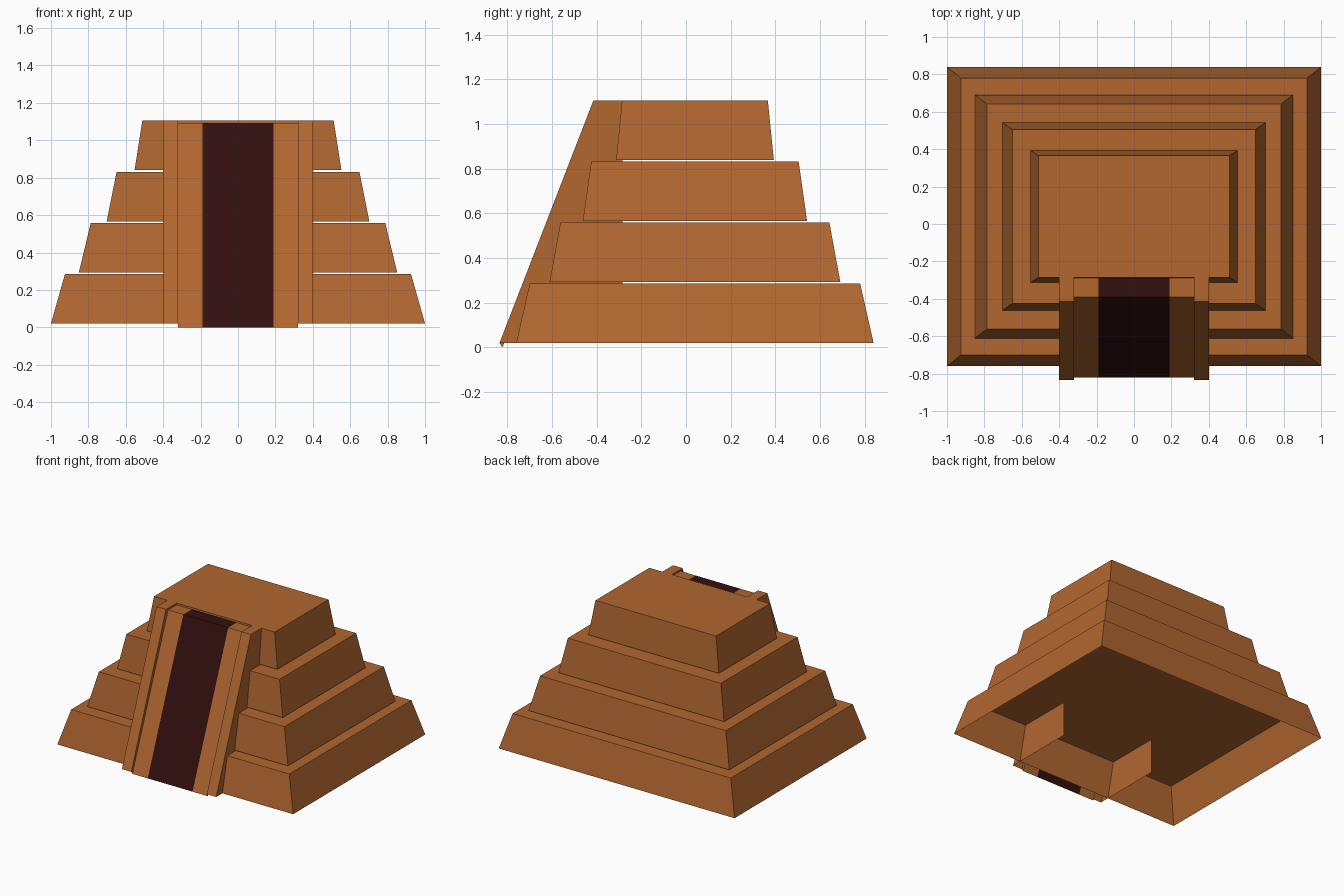
import bpy

if "Cube" in bpy.data.objects:
    bpy.data.objects.remove(bpy.data.objects["Cube"])


def material(name, color):
    mat = bpy.data.materials.new(name)
    mat.diffuse_color = color
    mat.use_nodes = True
    mat.node_tree.nodes["Principled BSDF"].inputs["Base Color"].default_value = mat.diffuse_color
    return mat


clay = material("clay", (0.44, 0.135, 0.03, 1))
dark = material("dark_red", (0.033, 0.005, 0.005, 1))


def add_mesh(name, verts, faces, mat):
    mesh = bpy.data.meshes.new(name)
    mesh.from_pydata(verts, [], faces)
    mesh.materials.append(mat)
    obj = bpy.data.objects.new(name, mesh)
    bpy.context.collection.objects.link(obj)
    return obj


def ring(hx, hy, z, cy=0.04):
    return [(sx * hx, cy + sy * hy, z) for sx, sy in ((-1, -1), (1, -1), (1, 1), (-1, 1))]


# Four sloped tiers, closed on top and open underneath
for i in range(4):
    hx, z = 1.0 - 0.149 * i, 0.02 + 0.2733 * i
    hy = hx - 0.2
    shrink = 0.925
    verts = ring(hx, hy, z) + ring(hx * shrink, hy * shrink, z + 0.265)
    sides = [(k, (k + 1) % 4, 4 + (k + 1) % 4, 4 + k) for k in range(4)]
    add_mesh(f"tier_{i + 1}", verts, sides + [(4, 5, 6, 7)], clay)

# Ramp profiles in (y, z): foot, top of slope, back of landing
rail = [(-0.835, 0.02), (-0.415, 1.105), (-0.285, 1.105)]
tread = [(-0.822, 0.0), (-0.39, 1.092), (-0.285, 1.092)]


def strip(name, sections, mat):
    """Skin neighbouring profiles placed at given x positions."""
    verts = [(x, y, z) for x, profile in sections for y, z in profile]
    faces = [(3 * s + k, 3 * s + 3 + k, 3 * s + 4 + k, 3 * s + 1 + k)
             for s in range(len(sections) - 1) for k in range(2)]
    return add_mesh(name, verts, faces, mat)


# Raised rail, step down and ramp tread on each side, plus the outer side wall
for side, label in ((-1, "left"), (1, "right")):
    sections = [(side * 0.40, rail), (side * 0.32, rail),
                (side * 0.32, tread), (side * 0.19, tread)]
    if side > 0:
        sections.reverse()
    strip(f"ramp_{label}", sections, clay)
    wall = [(side * 0.40, y, z) for y, z in rail + [(-0.285, 0.02)]]
    order = (0, 1, 2, 3) if side < 0 else (3, 2, 1, 0)
    add_mesh(f"ramp_wall_{label}", wall, [order], clay)

# Dark central runner
strip("ramp_runner", [(-0.19, tread), (0.19, tread)], dark)
